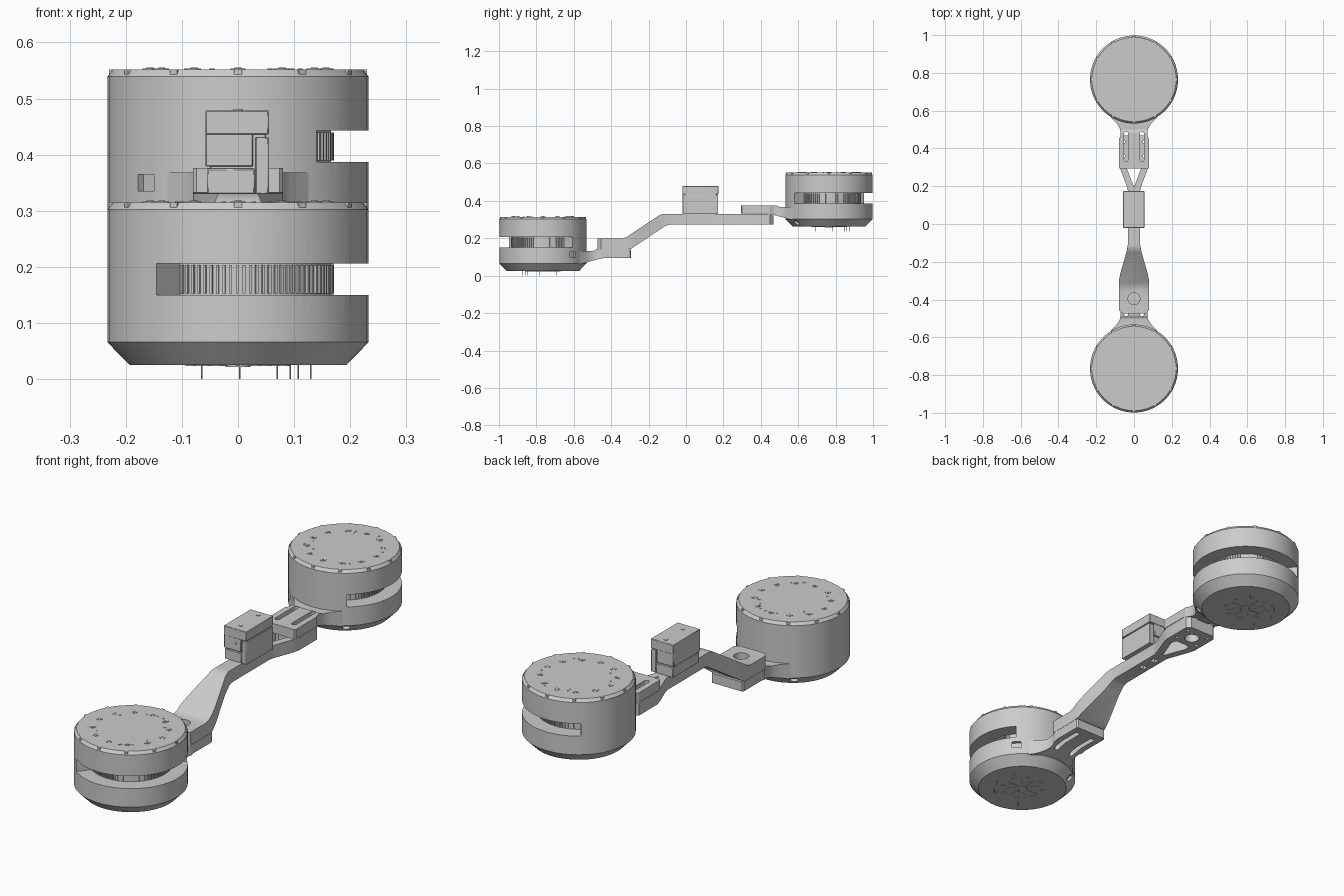
import bpy, bmesh, math, random
from math import sin, cos, radians, pi
from mathutils import Matrix, Vector

if "Cube" in bpy.data.objects:
    bpy.data.objects.remove(bpy.data.objects["Cube"])

random.seed(4)


def finish(name, bm):
    bmesh.ops.recalc_face_normals(bm, faces=bm.faces)
    me = bpy.data.meshes.new(name)
    bm.to_mesh(me)
    bm.free()
    ob = bpy.data.objects.new(name, me)
    bpy.context.collection.objects.link(ob)
    return ob


def circle(x, y, r, n=24):
    return [(x + r * cos(2 * pi * i / n), y + r * sin(2 * pi * i / n)) for i in range(n)]


def rect(x0, x1, y0, y1):
    return [(x0, y0), (x1, y0), (x1, y1), (x0, y1)]


def mirrored(half):
    return half + [(-x, y) for x, y in reversed(half)]


def prism(name, loops, lo, hi, axis='Z'):
    """Extrude an outline with holes along Z (x, y loops) or X (y, z loops)."""
    bm = bmesh.new()
    edges = []
    for loop in loops:
        vs = [bm.verts.new((a, b, lo) if axis == 'Z' else (lo, a, b)) for a, b in loop]
        edges += [bm.edges.new((vs[i - 1], vs[i])) for i in range(len(vs))]
    bmesh.ops.triangle_fill(bm, use_beauty=True, edges=edges)
    res = bmesh.ops.extrude_face_region(bm, geom=bm.faces[:])
    d = hi - lo
    verts = [g for g in res['geom'] if isinstance(g, bmesh.types.BMVert)]
    bmesh.ops.translate(bm, verts=verts, vec=(0, 0, d) if axis == 'Z' else (d, 0, 0))
    return finish(name, bm)


def lathe(name, profile, cy, n=72):
    bm = bmesh.new()
    rings = [[bm.verts.new((r * cos(2 * pi * i / n), cy + r * sin(2 * pi * i / n), z))
              for i in range(n)] for r, z in profile]
    for a, b in zip(rings, rings[1:]):
        for i in range(n):
            bm.faces.new((a[i - 1], a[i], b[i], b[i - 1]))
    bm.faces.new(rings[0])
    bm.faces.new(rings[-1])
    return finish(name, bm)


def boolean(ob, cutter, op='DIFFERENCE'):
    m = ob.modifiers.new('cut', 'BOOLEAN')
    m.object, m.operation, m.solver = cutter, op, 'EXACT'
    bpy.context.view_layer.objects.active = ob
    bpy.ops.object.modifier_apply(modifier=m.name)
    bpy.data.objects.remove(cutter)


def cylinders(name, items, n=12):
    """items: x, y, bottom z, radius, height"""
    bm = bmesh.new()
    for x, y, z, r, h in items:
        bmesh.ops.create_cone(bm, cap_ends=True, segments=n, radius1=r, radius2=r, depth=h,
                              matrix=Matrix.Translation((x, y, z + h / 2)))
    return finish(name, bm)


def radial_boxes(name, cy, z, r, size, angles):
    bm = bmesh.new()
    for a in angles:
        m = (Matrix.Translation((r * cos(radians(a)), cy + r * sin(radians(a)), z))
             @ Matrix.Rotation(radians(a), 4, 'Z') @ Matrix.Diagonal((*size, 1)))
        bmesh.ops.create_cube(bm, size=1, matrix=m)
    return finish(name, bm)


def polar(r, a, cy):
    return r * cos(radians(a)), cy + r * sin(radians(a))


def drum(tag, cy, z, a0, a1, port, hole):
    body = lathe(tag + '_drum', [(.193, z), (.233, z + .041), (.233, z + .277),
                                 (.223, z + .290)], cy)
    # side window running part way round the drum
    steps = [a0 + (a1 - a0) * i / 40 for i in range(41)]
    sector = [polar(.26, a, cy) for a in steps] + [polar(.166, a, cy) for a in reversed(steps)]
    boolean(body, prism('window_cutter', [sector], z + .125, z + .181))
    # connector port and round hole in the lower chamfer
    boolean(body, radial_boxes('port_cutter', cy, z + .088, .233, (.03, .04, .03), [port]))
    bm = bmesh.new()
    x, y = polar(.216, hole, cy)
    d = Vector((cos(radians(hole)), sin(radians(hole)), -1))
    bmesh.ops.create_cone(bm, cap_ends=True, segments=20, radius1=.017, radius2=.017, depth=.03,
                          matrix=Matrix.Translation((x, y, z + .0205))
                          @ d.to_track_quat('Z', 'Y').to_matrix().to_4x4())
    boolean(body, finish('hole_cutter', bm))
    # ribbed core seen through the window
    ribs = int((a1 - a0) / 4)
    radial_boxes(tag + '_core_ribs', cy, z + .153, .166, (.010, .005, .05),
                 [a0 + 4 * (i + .5) for i in range(ribs)])
    # rim blocks, lid bolts and small studs
    twelve = [30 * i for i in range(12)]
    radial_boxes(tag + '_rim_blocks', cy, z + .283, .222, (.016, .014, .013), twelve)
    bolts = []
    for a in twelve:
        x, y = polar(.157, a, cy)
        bolts += [(x, y, z + .288, .013, .0035), (x, y, z + .288, .006, .005)]
    cylinders(tag + '_lid_bolts', bolts)
    studs = []
    for i in range(14):
        x, y = polar(random.uniform(.13, .17), random.uniform(0, 360), cy)
        studs.append((x, y, z + .288, .004, .004))
    cylinders(tag + '_lid_studs', studs, 8)
    # underside hub, spokes and contact pins
    radial_boxes(tag + '_base_spokes', cy, z, .055, (.05, .008, .004), [45 * i for i in range(8)])
    hub = [(0, cy, z - .003, .022, .005)]
    for i in range(8):
        x, y = polar(.09, 45 * i + 20, cy)
        hub.append((x, y, z - .002, .009, .004))
    cylinders(tag + '_base_hub', hub, 16)
    s = 1 if cy < 0 else -1
    pins = [(-.065, -.107), (.003, -.02), (.07, -.095), (.093, -.083), (.107, .073), (.13, -.02)]
    cylinders(tag + '_contact_pins', [(x * s, cy + y * s, z - .025, .0015, .026) for x, y in pins], 6)


drum('front', -.765, .025, -128.5, 43, 43.5, 126)
drum('rear', .765, .262, -53, 127, 225, -54)

# cranked arm: plan outline trimmed by its side profile
half = [(.062, -.473), (.08, -.455), (.08, -.30), (.072, -.26), (.04, -.15), (.033, -.11),
        (.033, .18), (.042, .21), (.072, .29), (.08, .32), (.08, .45), (.062, .468)]
holes = [circle(0, -.395, .032), circle(0, .395, .032),
         [(0, .195), (.042, .305), (.04, .325), (.03, .333), (-.03, .333), (-.04, .325), (-.042, .305)],
         rect(-.014, .014, .05, .075), rect(-.014, .014, .125, .15)]
holes += [circle(s * .055, y, .008, 12) for s in (-1, 1) for y in (.36, .435)]
arm = prism('cranked_arm', [mirrored(half)] + holes, 0, .6)
side = [(-.5, .14), (-.31, .14), (-.29, .146), (-.11, .266), (-.09, .273), (.5, .273),
        (.5, .331), (-.12, .331), (-.142, .324), (-.32, .206), (-.345, .198), (-.5, .198)]
boolean(arm, prism('arm_profile', [side], -.2, .2, 'X'), 'INTERSECT')

# slotted brackets joining the arm to the drums
half = [(.074, .293), (.08, .30), (.08, .45), (.072, .465), (.07, .485), (.077, .51),
        (.093, .535), (.118, .56), (.135, .58), (.135, .60)]


def slot(x):
    arc = [(x + .011 * cos(pi * i / 8), .011 * sin(pi * i / 8)) for i in range(9)]
    return [(a, .478 + b) for a, b in arc] + [(2 * x - a, .342 - b) for a, b in arc]


for tag, s, dz in (('rear', 1, 0), ('front', -1, -.237)):
    br = prism(tag + '_bracket', [mirrored(half), slot(-.042), slot(.042)], .2, .5)
    side = [(.28, .333), (.43, .333), (.47, .325), (.56, .30), (.61, .30), (.61, .368),
            (.50, .368), (.485, .376), (.28, .376)]
    boolean(br, prism('bracket_profile', [side], -.2, .2, 'X'), 'INTERSECT')
    br.data.transform(Matrix.Translation((0, 0, dz)) @ Matrix.Rotation(0 if s > 0 else pi, 4, 'Z'))


# clamp block on top of the arm
def block(name, x0, x1, y0, y1, z0, z1):
    ob = prism(name, [rect(x0, x1, y0, y1)], z0, z1)
    b = ob.modifiers.new('edge', 'BEVEL')
    b.width, b.segments, b.limit_method = .002, 1, 'ANGLE'
    return ob


block('clamp_base', -.055, .03, -.018, .172, .33, .375)
block('clamp_body', -.058, .027, -.018, .172, .379, .478)
block('clamp_top', -.058, .055, -.02, .174, .436, .479)
block('clamp_side_plate', .031, .055, -.018, .172, .33, .431)
block('clamp_core', -.05, .05, -.008, .162, .33, .47)
cylinders('clamp_screws', [(0, .02, .477, .009, .004), (0, .145, .477, .009, .004)], 16)
screw = cylinders('clamp_front_screw', [(0, 0, -.002, .008, .004)], 16)
screw.data.transform(Matrix.Translation((-.003, -.018, .411)) @ Matrix.Rotation(pi / 2, 4, 'X'))

# smooth round surfaces, crisp edges
bpy.ops.object.select_all(action='SELECT')
bpy.context.view_layer.objects.active = arm
bpy.ops.object.shade_smooth_by_angle(angle=radians(25))
